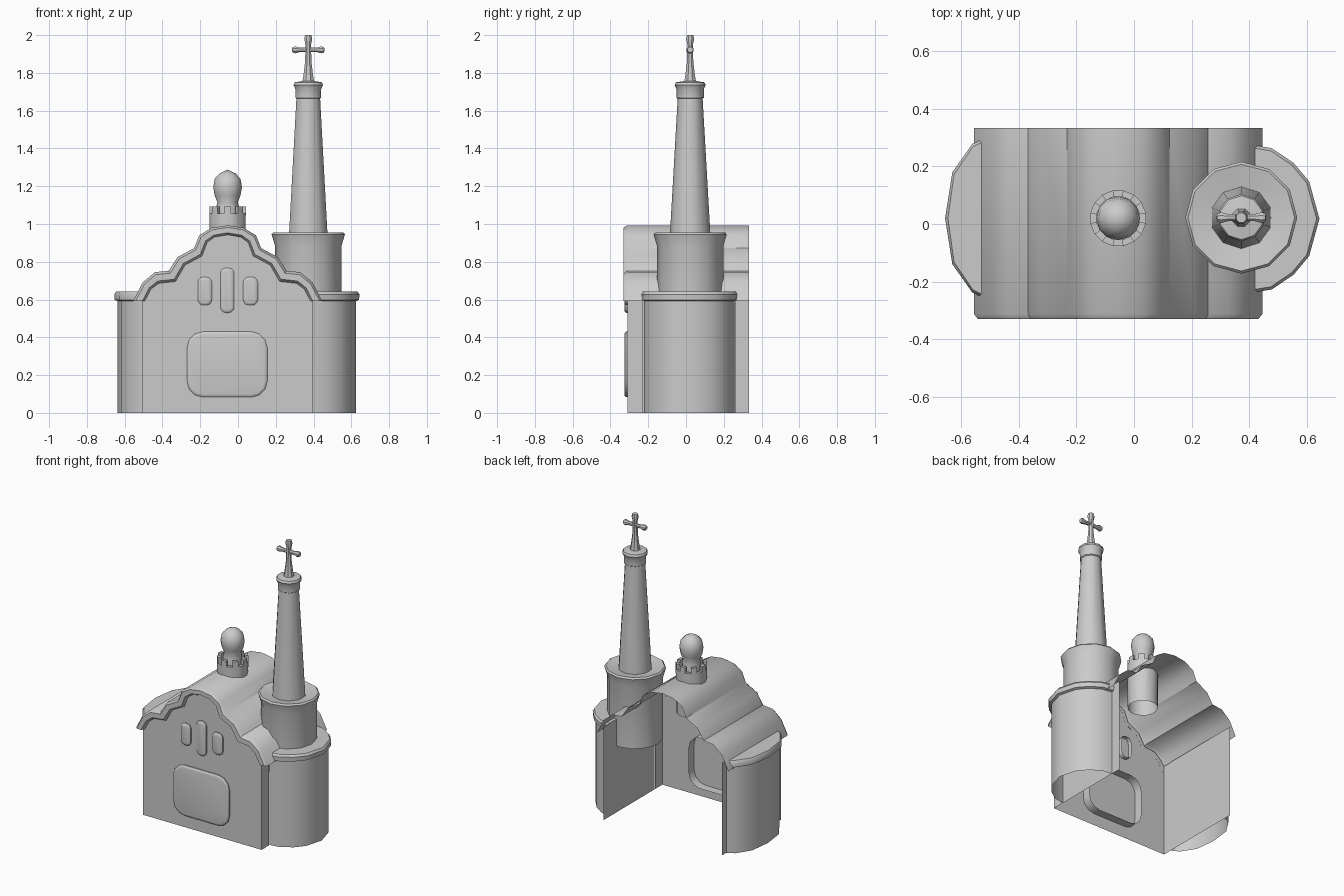
import bpy, bmesh, math
from mathutils import Matrix

if "Cube" in bpy.data.objects:
    bpy.data.objects.remove(bpy.data.objects["Cube"])

CX = -0.055            # gable centre line
TX, TY = 0.372, 0.022  # tower axis


def make(name, verts, faces, weld=True):
    me = bpy.data.meshes.new(name)
    me.from_pydata(verts, [], faces)
    bm = bmesh.new()
    bm.from_mesh(me)
    if weld:
        bmesh.ops.remove_doubles(bm, verts=bm.verts, dist=1e-5)
    bmesh.ops.recalc_face_normals(bm, faces=bm.faces)
    bm.to_mesh(me)
    bm.free()
    ob = bpy.data.objects.new(name, me)
    bpy.context.collection.objects.link(ob)
    return ob


def loft(name, rings, closed=True, cap=False):
    """Skin a stack of equal-length point rings."""
    n = len(rings[0])
    verts = [p for r in rings for p in r]
    faces = []
    for k in range(len(rings) - 1):
        for i in range(n if closed else n - 1):
            j = (i + 1) % n
            faces.append((k * n + i, k * n + j, (k + 1) * n + j, (k + 1) * n + i))
    if cap:
        faces.append(tuple((len(rings) - 1) * n + i for i in range(n)))
    return make(name, verts, faces)


def lathe(name, profile, cx, cy, n, phase=0.0):
    rings = [[(cx + r * math.cos(2 * math.pi * (i + phase) / n),
               cy + r * math.sin(2 * math.pi * (i + phase) / n), z)
              for i in range(n)] for r, z in profile]
    return loft(name, rings)


# Gable outlines as (distance from centre line, height)
half_out = [(0, .993), (.085, .98), (.15, .94), (.178, .872), (.265, .825),
            (.312, .752), (.385, .745), (.45, .69), (.5, .592)]
half_in = [(0, .942), (.07, .93), (.108, .902), (.135, .83), (.225, .782),
           (.275, .695), (.365, .685), (.405, .655), (.438, .592)]


def full(half):
    return [(CX - d, z) for d, z in reversed(half)] + [(CX + d, z) for d, z in half[1:]]


outer, inner = full(half_out), full(half_in)
mid = [((a[0] + b[0]) / 2, (a[1] + b[1]) / 2) for a, b in zip(outer, inner)]


def at_y(pts, y):
    return [(x, y, z) for x, z in pts]


# Wavy roof sheet with rolled front edge
def mix(t):
    return [(a[0] * (1 - t) + b[0] * t, a[1] * (1 - t) + b[1] * t) for a, b in zip(outer, inner)]


loft("roof", [at_y(outer, .333), at_y(outer, -.312), at_y(mix(.22), -.33),
              at_y(mix(.78), -.33), at_y(inner, -.309)], closed=False)

# Front wall
L, R = CX - .452, CX + .452
gable = [(L, 0), (L, .64)] + mid[1:-1] + [(R, .64), (R, 0)]
make("front_wall", at_y(gable, -.31), [tuple(range(len(gable)))])

# Narrow side wall strips either side of the apses
for side, x, y0, y1 in (("left", L, -.24, .28), ("right", R, -.23, .26)):
    for tag, a, b in (("front", -.31, y0), ("back", y1, .333)):
        make(f"{side}_wall_{tag}", [(x, a, 0), (x, b, 0), (x, b, .64), (x, a, .64)], [(0, 1, 2, 3)])


# Rounded side apses with a lipped top
def apse(name, x, pts, cy):
    rings = []
    for s, z in ((0, 0), (0, .592), (.016, .598), (.018, .628), (.008, .642), (-.02, .642)):
        ring = []
        for d, y in pts:
            l = math.hypot(d, y)
            sx = d * (1 + s / l)
            ring.append((x + sx * (1 if x > 0 else -1), cy + y * (1 + s / l), z))
        rings.append(ring)
    return loft(name, rings, cap=True)


def mirrored(half):
    return half + [(d, -y) for d, y in reversed(half[:-1])]


apse("right_apse", R, mirrored([(0, .24), (.075, .228), (.145, .18), (.195, .12), (.228, 0)]), .018)
apse("left_apse", L, mirrored([(0, .265), (.05, .24), (.112, .145), (.13, 0)]), .02)


# Raised windows: rounded rectangles with soft front edges, open at the back
def window(name, x0, x1, z0, z1, r, back, tip=-.326):
    def ring(inset, y):
        rr = max(r - inset, .004)
        out = []
        for qx, qz, a0 in ((1, 1, 0), (0, 1, 90), (0, 0, 180), (1, 0, 270)):
            px = x1 - inset - rr if qx else x0 + inset + rr
            pz = z1 - inset - rr if qz else z0 + inset + rr
            for k in range(4):
                a = math.radians(a0 + 30 * k)
                out.append((px + rr * math.cos(a), y, pz + rr * math.sin(a)))
        return out
    return loft(name, [ring(0, back), ring(0, -.318), ring(.006, -.324), ring(.016, tip)], cap=True)


window("large_window", -.27, .155, .083, .43, .085, -.25)
window("small_window_left", -.213, -.138, .57, .72, .03, -.28)
window("small_window_middle", -.093, -.02, .53, .768, .03, -.28)
window("small_window_right", .027, .105, .57, .72, .03, -.28)

# Tower drum, tapering spire and collar
lathe("tower_drum", [(.176, .46), (.176, .885), (.194, .945), (.185, .955), (.10, .94)], TX, TY, 12)
lathe("spire", [(.108, .93), (.066, 1.665)], TX, TY, 10, .5)
lathe("spire_collar", [(.064, 1.662), (.072, 1.668), (.072, 1.715), (.082, 1.735),
                       (.076, 1.75), (.03, 1.757)], TX, TY, 10, .5)

# Cross
lathe("cross_post", [(.034, 1.752), (.027, 1.79), (.018, 1.86), (.016, 1.95),
                     (.023, 1.98), (.018, 2.0), (0, 2.0)], TX, TY, 8, .5)
arms = lathe("cross_arms", [(0, -.086), (.015, -.084), (.02, -.07), (.013, -.045),
                            (.013, .045), (.02, .07), (.015, .084), (0, .086)], 0, 0, 8, .5)
arms.data.transform(Matrix.Translation((TX, TY, 1.922)) @ Matrix.Rotation(math.pi / 2, 4, 'Y'))

# Cupola: crenellated base and onion dome
base = lathe("cupola_base", [(.095, .75), (.098, 1.055), (.076, 1.055), (.076, 1.0), (0, 1.0)],
             CX, .02, 16, .5)
bm = bmesh.new()
bm.from_mesh(base.data)
tops = [f for f in bm.faces if all(abs(v.co.z - 1.055) < 1e-4 for v in f.verts)]
tops.sort(key=lambda f: math.atan2(f.calc_center_median().y - .02, f.calc_center_median().x - CX))
for g in bmesh.ops.extrude_discrete_faces(bm, faces=tops[::2])["faces"]:
    for v in g.verts:
        v.co.z = 1.092
bm.to_mesh(base.data)
bm.free()
lathe("cupola_dome", [(.06, 1.0), (.06, 1.09), (.054, 1.115), (.068, 1.15), (.076, 1.195),
                      (.068, 1.24), (.042, 1.268), (0, 1.288)], CX, .02, 12)

# Smooth shading, keeping hard edges
for ob in bpy.context.collection.objects:
    ob.select_set(True)
    bpy.context.view_layer.objects.active = ob
bpy.ops.object.shade_smooth_by_angle(angle=math.radians(38))
